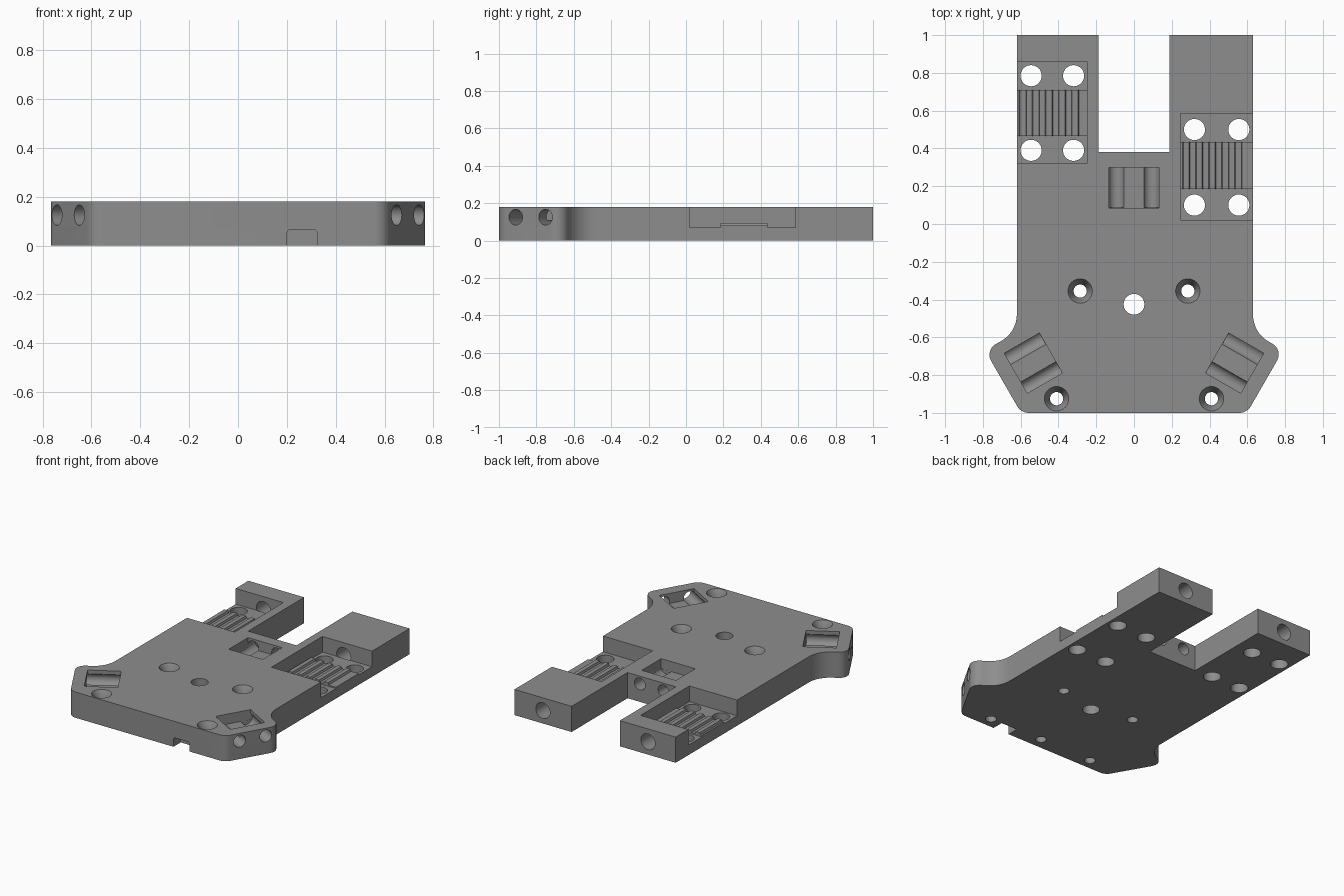
import bpy, bmesh, math
from mathutils import Vector, Matrix

if "Cube" in bpy.data.objects:
    bpy.data.objects.remove(bpy.data.objects["Cube"])

H = 0.18      # plate thickness
grey = bpy.data.materials.new("mid_grey")
grey.diffuse_color = (0.27, 0.27, 0.27, 1)
grey.use_nodes = True
grey.node_tree.nodes["Principled BSDF"].inputs["Base Color"].default_value = grey.diffuse_color


def make(name, bm):
    bmesh.ops.recalc_face_normals(bm, faces=bm.faces)
    me = bpy.data.meshes.new(name)
    bm.to_mesh(me)
    bm.free()
    ob = bpy.data.objects.new(name, me)
    bpy.context.collection.objects.link(ob)
    me.materials.append(grey)
    return ob


def prism(name, pts, vec):
    """Extrude a closed outline of 3D points along vec."""
    bm = bmesh.new()
    f = bm.faces.new([bm.verts.new(p) for p in pts])
    r = bmesh.ops.extrude_face_region(bm, geom=[f])
    bmesh.ops.translate(bm, vec=vec, verts=[v for v in r["geom"] if isinstance(v, bmesh.types.BMVert)])
    return make(name, bm)


def rounded(corners, n=8):
    """Polygon with (x, y, radius) corners; works for convex and concave ones."""
    out = []
    for i, (x, y, r) in enumerate(corners):
        p = Vector((x, y))
        if r == 0:
            out.append(p)
            continue
        a = (Vector(corners[i - 1][:2]) - p).normalized()
        b = (Vector(corners[(i + 1) % len(corners)][:2]) - p).normalized()
        half = a.angle(b) / 2
        c = p + (a + b).normalized() * r / math.sin(half)
        t = r / math.tan(half)
        s, e = p + a * t - c, p + b * t - c
        turn = s.angle_signed(e)
        for k in range(n + 1):
            out.append(c + Matrix.Rotation(-turn * k / n, 2) @ s)
    return out


cutters = []


def cut_box(x0, x1, y0, y1, z0, z1, mat=Matrix()):
    pts = [mat @ Vector(p) for p in ((x0, y0, z0), (x1, y0, z0), (x1, y1, z0), (x0, y1, z0))]
    cutters.append(prism("box_cutter", pts, (0, 0, z1 - z0)))


def cut_cyl(a, b, r, r2=None, n=32):
    a, b = Vector(a), Vector(b)
    d = b - a
    bm = bmesh.new()
    bmesh.ops.create_cone(bm, cap_ends=True, segments=n, radius1=r, radius2=r if r2 is None else r2, depth=d.length,
                          matrix=Matrix.Translation((a + b) / 2) @ d.to_track_quat('Z', 'Y').to_matrix().to_4x4())
    cutters.append(make("hole_cutter", bm))


# Plate outline: forked body with angled ears at the front
right = [(0.598, -1, 0.07), (0.79, -0.667, 0.065), (0.63, -0.575, 0.165),
         (0.63, 1, 0), (0.187, 1, 0), (0.187, 0.38, 0)]
left = [(-x if x != 0.63 else -0.62, y, r) for x, y, r in reversed(right)]
plate = prism("mount_plate", [(p.x, p.y, 0) for p in rounded(right + left)], (0, 0, H))

# Rod holes from the fork ends into the belt pockets
cut_cyl((-0.405, 1.1, 0.09), (-0.405, 0.859, 0.09), 0.055)
cut_cyl((0.41, 1.1, 0.09), (0.41, 0.584, 0.09), 0.055)

# Belt clamp pockets open to the sides, each with four bolt holes
cut_box(-0.8, -0.25, 0.32, 0.86, 0.07, 0.3)
cut_box(0.245, 0.8, 0.02, 0.585, 0.07, 0.3)
for xs, ys in (((-0.545, -0.32), (0.39, 0.785)), ((0.32, 0.555), (0.1, 0.5))):
    for x in xs:
        for y in ys:
            cut_cyl((x, y, -0.1), (x, y, 0.3), 0.056)


# Bearing pockets: a recess with two cross holes drilled in from a side face
def cross_pocket(x, y, angle, half):
    mat = Matrix.Translation((x, y, 0)) @ Matrix.Rotation(angle, 4, 'Z')
    for u in (-0.092, 0.092):
        cut_cyl(mat @ Vector((u, -0.1, 0.125)), mat @ Vector((u, 0.293, 0.125)), 0.042)
    cut_box(-half, half, 0.08, 0.294, 0.11, 0.3, mat)


cross_pocket(0, 0.38, math.pi, 0.132)
for s in (-1, 1):
    cross_pocket(s * 0.695, -0.83, s * math.radians(60), 0.122)

# Countersunk screw holes
for x, y in ((0.285, -0.355), (0.41, -0.925)):
    for s in (-1, 1):
        cut_cyl((s * x, y, -0.1), (s * x, y, 0.3), 0.035)
        cut_cyl((s * x, y, 0.12), (s * x, y, H + 0.01), 0.033, 0.07)

# Centre hole, blind hole underneath and front edge notch
cut_cyl((0, -0.425, -0.1), (0, -0.425, 0.3), 0.055)
cut_cyl((0, -0.92, -0.1), (0, -0.92, 0.1), 0.035)
notch = rounded([(0.2, -0.1, 0), (0.325, -0.1, 0), (0.325, 0.065, 0.015), (0.2, 0.065, 0.015)], 4)
cutters.append(prism("notch_cutter", [(p.x, -1.1, p.y) for p in notch], (0, 0.18, 0)))

# Apply all cuts to the plate
for c in cutters:
    m = plate.modifiers.new("cut", 'BOOLEAN')
    m.operation, m.solver, m.object = 'DIFFERENCE', 'EXACT', c
bpy.context.view_layer.update()
done = bpy.data.meshes.new_from_object(plate.evaluated_get(bpy.context.evaluated_depsgraph_get()))
plate.modifiers.clear()
plate.data = done
for c in cutters:
    bpy.data.objects.remove(c)


# Toothed belt pads on the pocket floors
def belt_pad(name, x0, x1, y0, y1, pitch=0.069):
    top = []
    x = x0 + 0.012
    while x + 0.04 < x1:
        top += [(x, 0.08), (x + 0.005, 0.095), (x + 0.035, 0.095), (x + 0.04, 0.08)]
        x += pitch
    pts = [(x1, 0.06), (x0, 0.06), (x0, 0.08)] + top + [(x1, 0.08)]
    return prism(name, [(px, y0, pz) for px, pz in pts], (0, y1 - y0, 0))


pads = [belt_pad("left_belt_pad", -0.62, -0.25, 0.465, 0.71),
        belt_pad("right_belt_pad", 0.245, 0.63, 0.185, 0.435)]

# Smooth round walls, keep machined edges sharp
bpy.ops.object.select_all(action='DESELECT')
for ob in [plate] + pads:
    ob.select_set(True)
bpy.context.view_layer.objects.active = plate
bpy.ops.object.shade_smooth_by_angle(angle=math.radians(30))
